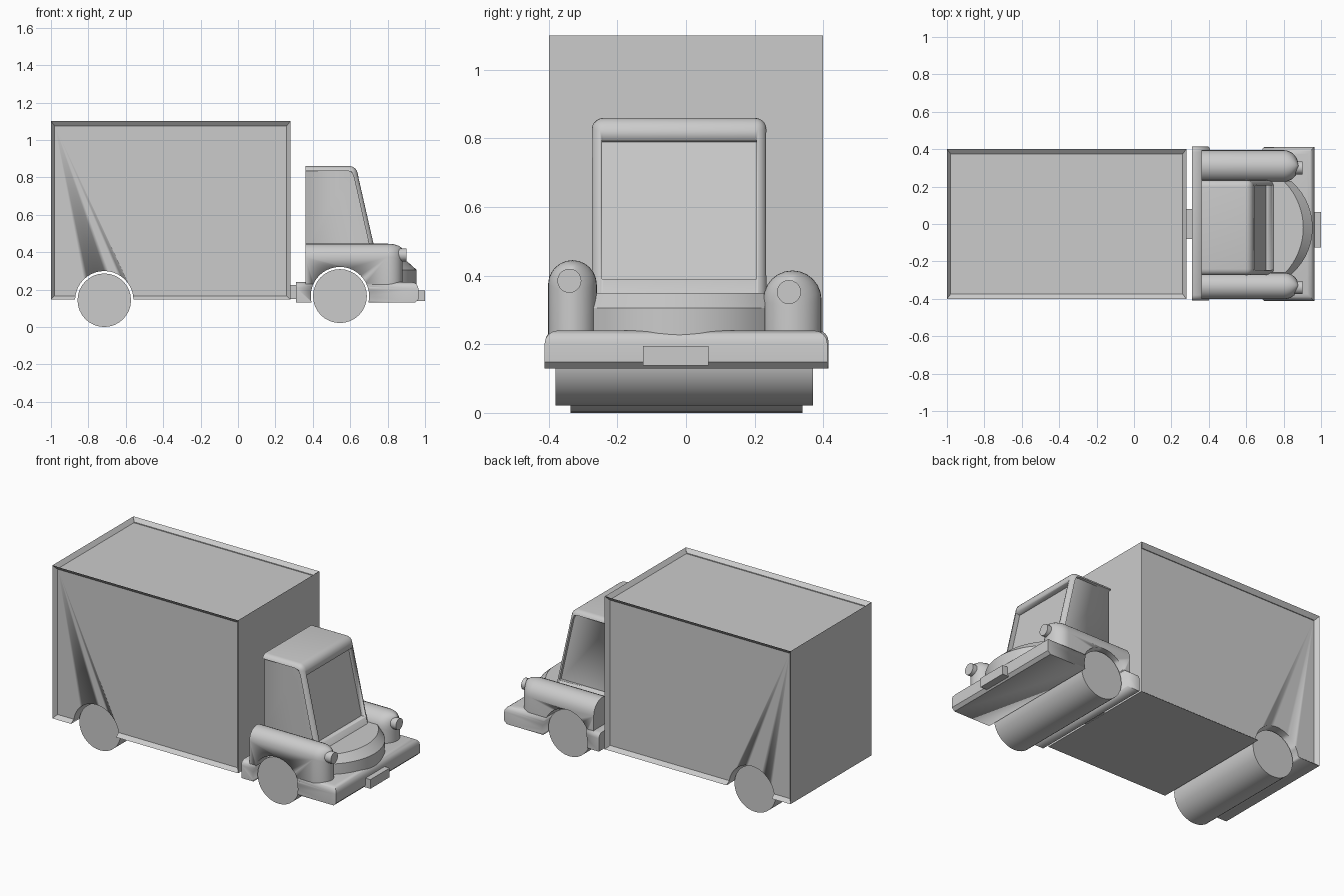
import bpy, bmesh, math
from math import sin, cos, pi

if "Cube" in bpy.data.objects:
    bpy.data.objects.remove(bpy.data.objects["Cube"])


def finish(name, bm, hidden=False):
    bmesh.ops.recalc_face_normals(bm, faces=bm.faces)
    me = bpy.data.meshes.new(name)
    bm.to_mesh(me)
    bm.free()
    me.shade_smooth()
    me.set_sharp_from_angle(angle=math.radians(32))
    ob = bpy.data.objects.new(name, me)
    bpy.context.collection.objects.link(ob)
    ob.hide_render = hidden
    if hidden:
        ob.display_type = 'WIRE'
    return ob


def loft(rings):
    bm = bmesh.new()
    vs = [[bm.verts.new(p) for p in r] for r in rings]
    n = len(vs[0])
    for a, b in zip(vs, vs[1:]):
        for i in range(n):
            j = (i + 1) % n
            bm.faces.new((a[i], a[j], b[j], b[i]))
    bm.faces.new(vs[0])
    bm.faces.new(vs[-1])
    bmesh.ops.recalc_face_normals(bm, faces=bm.faces)
    return bm


def prism(pts, y0, y1):
    return loft([[(x, y, z) for x, z in pts] for y in (y0, y1)])


def block(x0, x1, y0, y1, z0, z1):
    return prism([(x0, z0), (x1, z0), (x1, z1), (x0, z1)], y0, y1)


def circle(cx, cz, r, n=32):
    return [(cx + r * cos(2 * pi * i / n), cz + r * sin(2 * pi * i / n)) for i in range(n)]


def bevel(bm, test, width, segments=4):
    edges = [e for e in bm.edges if test((e.verts[0].co + e.verts[1].co) / 2)]
    bmesh.ops.bevel(bm, geom=edges, offset=width, segments=segments, profile=0.5, affect='EDGES')


def cut(ob, *cutters):
    for c in cutters:
        m = ob.modifiers.new("cut", 'BOOLEAN')
        m.operation = 'DIFFERENCE'
        m.solver = 'EXACT'
        m.object = c


# Wheels spanning the width, with matching arch cutters
REAR, FRONT = (-0.715, 0.143), (0.545, 0.165)
finish("rear_wheels", prism(circle(*REAR, 0.143), -0.337, 0.34))
finish("front_wheels", prism(circle(*FRONT, 0.144), -0.38, 0.37))
rear_arch = finish("rear_arch_cutter", prism(circle(*REAR, 0.156, 40), -0.6, 0.6), True)
front_arch = finish("front_arch_cutter", prism(circle(*FRONT, 0.156, 40), -0.6, 0.6), True)

# Cargo box with recessed side and roof panels
bm = block(-1, 0.28, -0.4, 0.4, 0.147, 1.1)
bm.normal_update()
panels = [f for f in bm.faces if abs(f.normal.y) > 0.9 or f.normal.z > 0.9]
bmesh.ops.inset_individual(bm, faces=panels, thickness=0.028, depth=-0.025)
cut(finish("cargo_box", bm), rear_arch)
finish("coupling", block(0.27, 0.33, -0.08, 0.08, 0.15, 0.225))

# Step behind the cab
bm = block(0.31, 0.42, -0.41, 0.415, 0.13, 0.24)
bevel(bm, lambda m: m.z > 0.23 and abs(m.y) > 0.3, 0.03)
cut(finish("rear_step", bm), front_arch)

# Cab shell with rounded roof and pillars
cab_profile = [(0.36, 0.24), (0.36, 0.86), (0.631, 0.86), (0.772, 0.24)]
bm = prism(cab_profile, -0.275, 0.235)
bevel(bm, lambda m: m.x > 0.4 and m.z > 0.3, 0.035, 5)
cab = finish("cab", bm)

# Window recesses
side = [(0.3, 0.40), (0.3, 0.835), (0.585, 0.835), (0.607, 0.828), (0.62, 0.80), (0.71, 0.40)]
left_win = finish("left_window_cutter", prism(side, -0.4, -0.255), True)
right_win = finish("right_window_cutter", prism(side, 0.215, 0.4), True)
screen = [(0.617, 0.79), (0.75, 0.82), (0.85, 0.39), (0.707, 0.39)]
screen_win = finish("windscreen_cutter", prism(screen, -0.245, 0.205), True)
cut(cab, left_win, right_win, screen_win, front_arch)

# Hood with a curved, chamfered nose
def hood_ring(z, nose, end):
    cy, half = -0.02, 0.25
    s = nose - end
    r = (half * half + s * s) / (2 * s)
    ys = [-half + 2 * half * i / 16 for i in range(17)]
    arc = [(nose - r + math.sqrt(r * r - y * y), cy + y, z) for y in ys]
    return arc + [(0.6, cy + half, z), (0.6, cy - half, z)]

hood = loft([hood_ring(0.2, 0.955, 0.84), hood_ring(0.305, 0.955, 0.84), hood_ring(0.35, 0.905, 0.80)])
cut(finish("hood", hood), front_arch)

# Fenders with domed tops and rounded fronts, each with a headlight
def fender(name, y0, y1, top, light_y, light_z):
    cy, w = (y0 + y1) / 2, (y1 - y0) / 2
    rings = []
    for x, hw, zt in [(0.36, w, top)] + [
            (0.80 + 0.08 * sin(a), w * max(cos(a), 0.08), top - 0.035 * (1 - cos(a)))
            for a in [i * pi / 16 for i in range(9)]]:
        arc = [(x, cy + hw * cos(i * pi / 12), zt - w + w * sin(i * pi / 12)) for i in range(13)]
        rings.append(arc + [(x, cy - hw, 0.223), (x, cy + hw, 0.223)])
    cut(finish(name + "_fender", loft(rings)), front_arch)
    lamp = [[(x, y, z) for y, z in circle(light_y, light_z, 0.035, 20)] for x in (0.82, 0.902)]
    finish(name + "_headlight", loft(lamp))

fender("left", -0.402, -0.26, 0.445, -0.34, 0.385)
fender("right", 0.225, 0.395, 0.415, 0.30, 0.352)

# Front bumper and number plate
bm = block(0.64, 0.965, -0.412, 0.412, 0.13, 0.24)
bevel(bm, lambda m: m.z > 0.23 and (m.x > 0.9 or abs(m.y) > 0.3), 0.038)
bevel(bm, lambda m: m.z < 0.14 and m.x > 0.96, 0.018, 1)
cut(finish("front_bumper", bm), front_arch)
finish("number_plate", block(0.94, 1.0, -0.125, 0.065, 0.138, 0.195))
